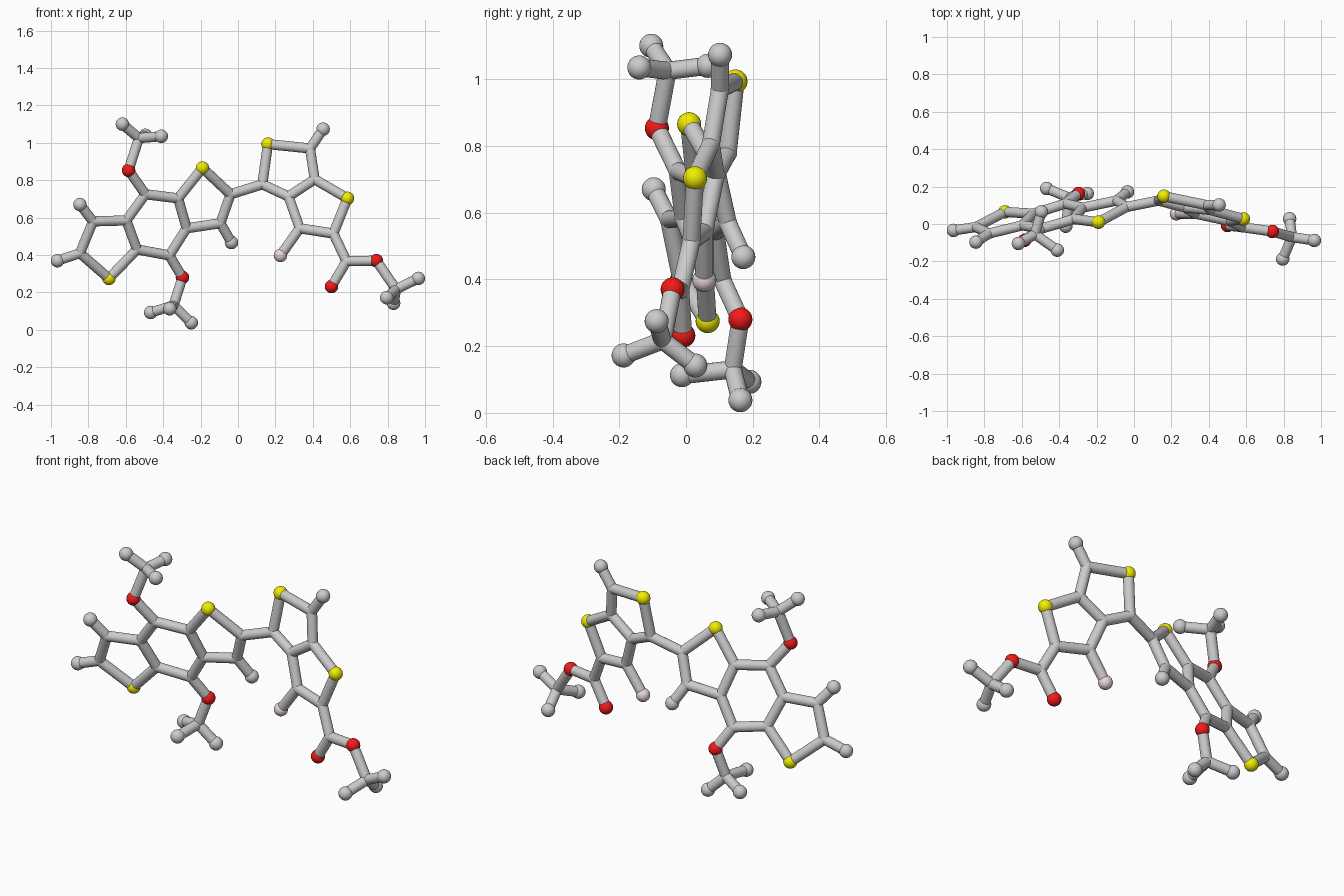
import bpy
from mathutils import Vector

if "Cube" in bpy.data.objects:
    bpy.data.objects.remove(bpy.data.objects["Cube"])

BALL_R, BOND_R, JOINT_R = 0.036, 0.027, 0.028

def material(name, rgb):
    m = bpy.data.materials.new(name)
    m.diffuse_color = (*rgb, 1)
    m.use_nodes = True
    m.node_tree.nodes["Principled BSDF"].inputs["Base Color"].default_value = m.diffuse_color
    return m

RED = material("red", (0.9, 0.01, 0.01))
YELLOW = material("yellow", (0.88, 0.85, 0.0))
PINK = material("pink", (0.85, 0.68, 0.72))

# The two ring systems are flat: depth follows from x and z
def left(x, z):
    return Vector((x, 0.325 + 0.254 * x - 0.309 * z, z))

def right(x, z):
    return Vector((x, 0.045 - 0.193 * x + 0.135 * z, z))

def ball(name, p, r=BALL_R, mat=None):
    bpy.ops.mesh.primitive_uv_sphere_add(segments=24, ring_count=14, radius=r, location=p)
    ob = bpy.context.object
    ob.name = name
    if mat:
        ob.data.materials.append(mat)
    bpy.ops.object.shade_smooth_by_angle()

def bond(p, q):
    d = q - p
    bpy.ops.mesh.primitive_cylinder_add(vertices=20, radius=BOND_R, depth=d.length,
                                        location=(p + q) / 2)
    ob = bpy.context.object
    ob.name = "bond"
    ob.rotation_euler = d.to_track_quat('Z', 'Y').to_euler()
    bpy.ops.object.shade_smooth_by_angle()

# Ring and chain joints, flush with the bonds
joints = {
    "a": left(-.845, .41), "b": left(-.775, .58), "c": left(-.597, .585),
    "d": left(-.54, .43), "e": left(-.495, .725), "f": left(-.32, .703),
    "g": left(-.275, .543), "h": left(-.367, .398), "i": left(-.094, .57),
    "j": left(-.04, .725),
    "k": right(.13, .778), "l": right(.385, .97), "m": right(.41, .805),
    "n": right(.51, .515), "o": right(.33, .543), "p": right(.27, .713),
    "q": right(.58, .367),
    "top_hub": Vector((-.53, -.055, 1.025)),
    "low_hub": Vector((-.345, .14, .13)),
    "end_hub": Vector((.845, -.07, .217)),
}
yellow = {"S1": left(-.69, .275), "S2": left(-.19, .865),
          "S3": right(.16, .993), "S4": right(.585, .703)}
red = {"O1": left(-.585, .853), "O2": left(-.297, .28),
       "O3": Vector((.50, -.008, .232)), "O4": Vector((.74, -.04, .37))}
pink = {"F": right(.227, .398)}
tips = {
    "t1": left(-.965, .37), "t2": left(-.845, .67), "t3": left(-.035, .467),
    "t4": right(.455, 1.073),
    "u1": Vector((-.618, -.104, 1.10)), "u2": Vector((-.41, -.14, 1.035)),
    "u3": Vector((-.495, .065, 1.04)),
    "v1": Vector((-.467, .19, .093)), "v2": Vector((-.25, .163, .038)),
    "v3": Vector((-.365, -.012, .113)),
    "w1": Vector((.964, -.088, .275)), "w2": Vector((.795, -.187, .172)),
    "w3": Vector((.832, .028, .142)),
}

for group, name, r, mat in ((joints, "joint", JOINT_R, None),
                            (yellow, "yellow_ball", BALL_R, YELLOW),
                            (red, "red_ball", BALL_R, RED),
                            (pink, "pink_ball", BALL_R, PINK),
                            (tips, "tip_ball", BALL_R, None)):
    for p in group.values():
        ball(name, p, r, mat)

# Bonds follow these chains
pos = {**joints, **yellow, **red, **pink, **tips}
chains = """
S1 a b c d S1 | c e f g h d | f S2 j i g | a t1 | b t2 | i t3
e O1 top_hub u1 | top_hub u2 | top_hub u3
h O2 low_hub v1 | low_hub v2 | low_hub v3
j k S3 l m p k | m S4 n o p | l t4 | o F
n q O4 end_hub w1 | q O3 | end_hub w2 | end_hub w3
"""
for chain in chains.strip().replace("\n", "|").split("|"):
    keys = chain.split()
    for s, t in zip(keys, keys[1:]):
        bond(pos[s], pos[t])
